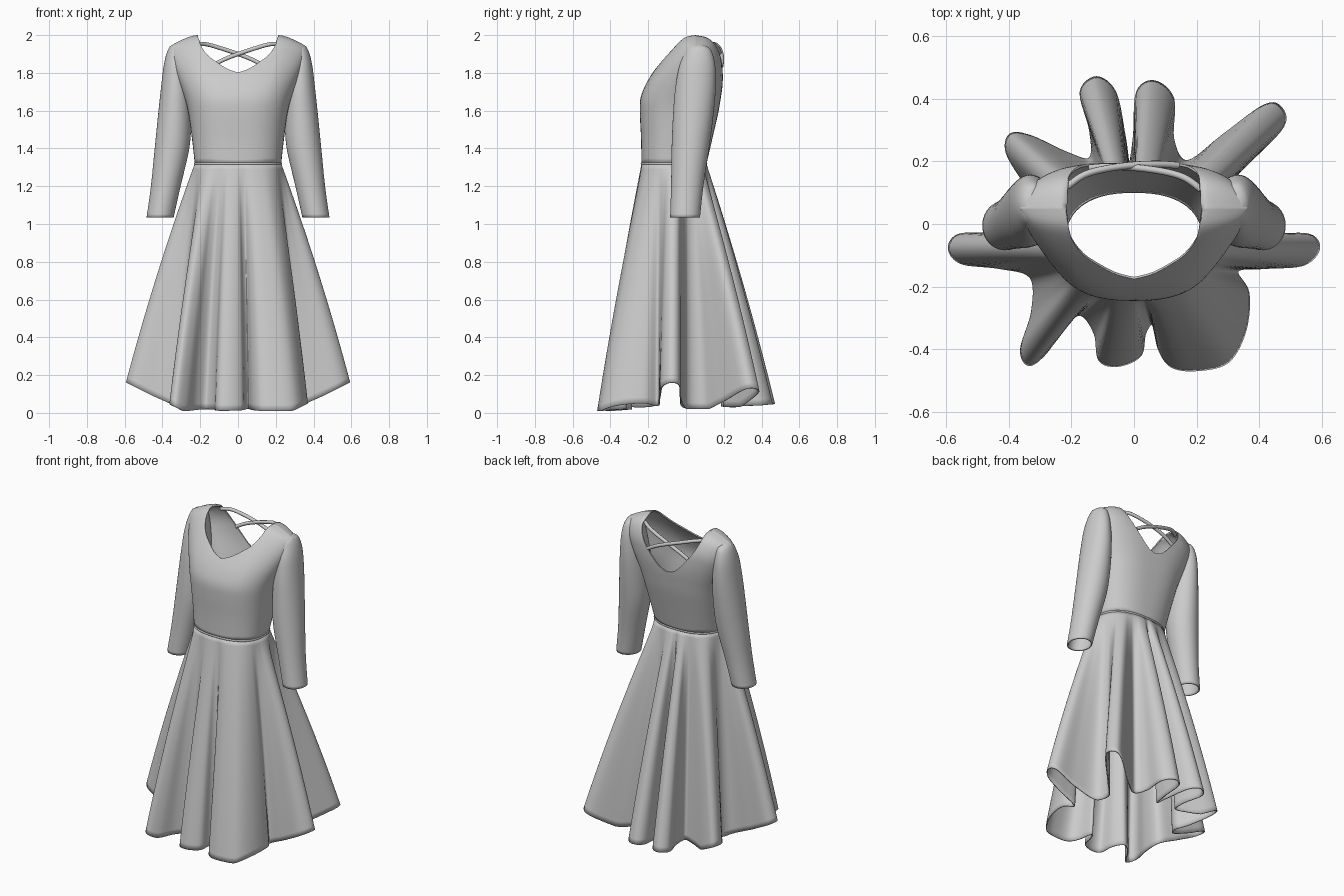
import bpy, bmesh, math
from mathutils import Vector

if "Cube" in bpy.data.objects:
    bpy.data.objects.remove(bpy.data.objects["Cube"])


def spline(pts, n, closed=False):
    """Catmull-Rom through the points, n samples per span."""
    pts = [Vector(p) for p in pts]
    m, out = len(pts), []
    get = (lambda i: pts[i % m]) if closed else (lambda i: pts[min(max(i, 0), m - 1)])
    for i in range(m if closed else m - 1):
        a, b, c, d = (get(i + k) for k in (-1, 0, 1, 2))
        for j in range(n):
            t = j / n
            out.append(0.5 * (2 * b + (c - a) * t + (2 * a - 5 * b + 4 * c - d) * t ** 2
                              + (3 * b - a - 3 * c + d) * t ** 3))
    return out if closed else out + [pts[-1]]


def sample(table, h):
    """Linear lookup in rows whose first entry rises."""
    for a, b in zip(table, table[1:]):
        if h <= b[0]:
            return a.lerp(b, max(0, (h - a[0]) / max(b[0] - a[0], 1e-6)))
    return table[-1]


def make(name, grids, wrap=False, thick=0.008, cap=False):
    """Join grids of points into one smooth cloth shell."""
    bm = bmesh.new()
    for g in grids:
        vs = [[bm.verts.new(p) for p in row] for row in g]
        n = len(g[0])
        for r0, r1 in zip(vs, vs[1:]):
            for i in range(n if wrap else n - 1):
                k = (i + 1) % n
                bm.faces.new((r0[i], r0[k], r1[k], r1[i]))
        if cap:
            bm.faces.new(vs[-1])
    bmesh.ops.remove_doubles(bm, verts=bm.verts, dist=0.0005)
    bmesh.ops.recalc_face_normals(bm, faces=bm.faces)
    for f in bm.faces:
        f.smooth = True
    me = bpy.data.meshes.new(name)
    bm.to_mesh(me)
    bm.free()
    ob = bpy.data.objects.new(name, me)
    bpy.context.collection.objects.link(ob)
    mod = ob.modifiers.new("cloth", 'SOLIDIFY')
    mod.thickness, mod.offset = thick, 0
    return ob


def cord(name, pts, radius, closed=False):
    cu = bpy.data.curves.new(name, 'CURVE')
    cu.dimensions, cu.bevel_depth, cu.bevel_resolution = '3D', radius, 3
    cu.use_fill_caps = True
    sp = cu.splines.new('POLY')
    sp.points.add(len(pts) - 1)
    for p, q in zip(sp.points, pts):
        p.co = (*q, 1)
    sp.use_cyclic_u = closed
    sp.use_smooth = True
    ob = bpy.data.objects.new(name, cu)
    bpy.context.collection.objects.link(ob)


P = 2.4          # squareness of the waist cross-section
WAIST = 1.32

# Bodice: height, half width, front y, back y
torso = spline([(1.32, .225, -.232, .105), (1.45, .238, -.234, .135), (1.58, .254, -.24, .165),
                (1.66, .268, -.238, .179), (1.73, .288, -.213, .189), (1.80, .312, -.172, .193),
                (1.88, .338, -.112, .187), (1.95, .354, -.050, .155), (1.985, .357, -.005, .11),
                (1.996, .360, .05, .05)], 6)
front_neck = spline([(0, 1.80), (.18, 1.82), (.36, 1.86), (.48, 1.895), (.56, 1.945), (.6, 1.996)], 6)
back_neck = spline([(0, 1.72), (.18, 1.74), (.36, 1.80), (.52, 1.88), (.59, 1.95), (.6, 1.996)], 6)

half = [.6 * math.sin(i / 14 * math.pi / 2) for i in range(14)]
half += [.6 + .4 * math.sin(i / 12 * math.pi / 2) for i in range(13)]
columns = [-u for u in reversed(half[1:])] + half


def panel(neck, side):
    rows = []
    for j in range(37):
        v = math.sin(j / 36 * math.pi / 2)
        row = []
        for u in columns:
            a = abs(u)
            top = sample(neck, a)[1] if a < .6 else 1.996
            h = WAIST + (top - WAIST) * v
            k = (h - WAIST) / .68
            _, w, yf, yb = sample(torso, h)
            p = P + k * (.5, 1.0)[side]
            mid = -.065 + .115 * k
            y = mid + ((yf, yb)[side] - mid) * max(0, 1 - a ** p) ** (1 / p)
            drop = .06 * max(0, (a - .6) / .4) ** 1.5 * k
            row.append((u * w, y, h - drop))
        rows.append(row)
    return rows


make("bodice", [panel(front_neck, 0), panel(back_neck, 1)])

# Sleeves: height, inner x, outer x, front y, back y
sleeve = spline([(1.035, .345, .48, -.08, .07), (1.2, .308, .457, -.075, .088),
                 (1.4, .262, .437, -.072, .118), (1.55, .252, .422, -.066, .138),
                 (1.7, .256, .406, -.055, .152), (1.82, .27, .392, -.035, .152),
                 (1.89, .28, .378, -.01, .14), (1.93, .29, .362, .01, .12),
                 (1.945, .31, .345, .04, .085)], 6)
for name, s in (("right_sleeve", 1), ("left_sleeve", -1)):
    rings = []
    for z, xi, xo, yf, yb in sleeve:
        ring = []
        for k in range(40):
            a = 2 * math.pi * k / 40
            ring.append((s * ((xi + xo) / 2 + (xo - xi) / 2 * math.cos(a)),
                         (yf + yb) / 2 + (yb - yf) / 2 * math.sin(a), z))
        rings.append(ring)
    make(name, [rings], wrap=True, cap=True)

# Skirt hem seen from above, nine deep folds
hem = spline([(.06, -.32), (.08, -.40), (.12, -.455), (.20, -.466), (.30, -.44), (.355, -.34),
              (.365, -.22), (.33, -.15), (.42, -.14), (.54, -.13), (.59, -.08), (.56, -.035),
              (.44, -.03), (.30, 0), (.27, .09), (.35, .18), (.475, .31), (.465, .375), (.41, .375),
              (.28, .28), (.17, .20), (.125, .27), (.125, .40), (.065, .455), (.01, .42), (.0, .28),
              (-.015, .19), (-.03, .28), (-.06, .42), (-.12, .468), (-.17, .42), (-.14, .30),
              (-.14, .21), (-.21, .225), (-.33, .28), (-.395, .285), (-.405, .225), (-.34, .12),
              (-.28, .05), (-.32, -.02), (-.45, -.03), (-.56, -.035), (-.59, -.08), (-.55, -.125),
              (-.43, -.14), (-.33, -.17), (-.325, -.28), (-.36, -.40), (-.335, -.45), (-.28, -.41),
              (-.23, -.33), (-.17, -.29), (-.125, -.35), (-.11, -.435), (-.05, -.452), (.02, -.42),
              (.035, -.35)], 6, closed=True)
n = len(hem)


def waist_point(a, grow=0):
    c, s = math.cos(a), math.sin(a)
    r = (abs(c) ** P + abs(s) ** P) ** (-1 / P)
    return Vector(((.225 + grow) * r * c, -.0635 + (.1685 + grow) * r * s, WAIST))


# unwrapped, smoothed hem angles give each column its place on the waist
ang = []
for p in hem:
    a = math.atan2((p[1] + .065) / .17, p[0] / .225)
    while ang and a < ang[-1] - math.pi:
        a += 2 * math.pi
    ang.append(a)
R = 20
smooth = [sum(ang[k % n] + 2 * math.pi * (k // n) for k in range(i - R, i + R + 1)) / (2 * R + 1)
          for i in range(n)]

rows = []
for j in range(41):
    t = j / 40
    row = []
    for i, p in enumerate(hem):
        # the hem lifts where the cloth swings out to the sides and back
        z = .01 + .5 * max(0, abs(p[0]) - .29) + .1 * max(0, p[1] - .1)
        z += .03 * max(0, 1 - math.hypot(p[0], p[1] + .03) / .45)
        row.append(waist_point(smooth[i]).lerp(Vector((p[0], p[1], z)), t)
                   + Vector((p[0], p[1] + .065, 0)) * .1 * t * (1 - t))
    rows.append(row)
make("skirt", [rows], wrap=True, thick=.007)

# Waist seam
cord("waist_seam", [waist_point(2 * math.pi * k / 96, .001) for k in range(96)], .007, True)

# Crossed back straps
for name, s in (("right_strap", 1), ("left_strap", -1)):
    cord(name, spline([(s * x, y + .004 * s, z) for x, y, z in
                       ((-.213, .115, 1.955), (-.16, .152, 1.95), (-.09, .172, 1.93),
                        (0, .184, 1.90), (.08, .187, 1.868), (.14, .183, 1.835))], 6), .011)
